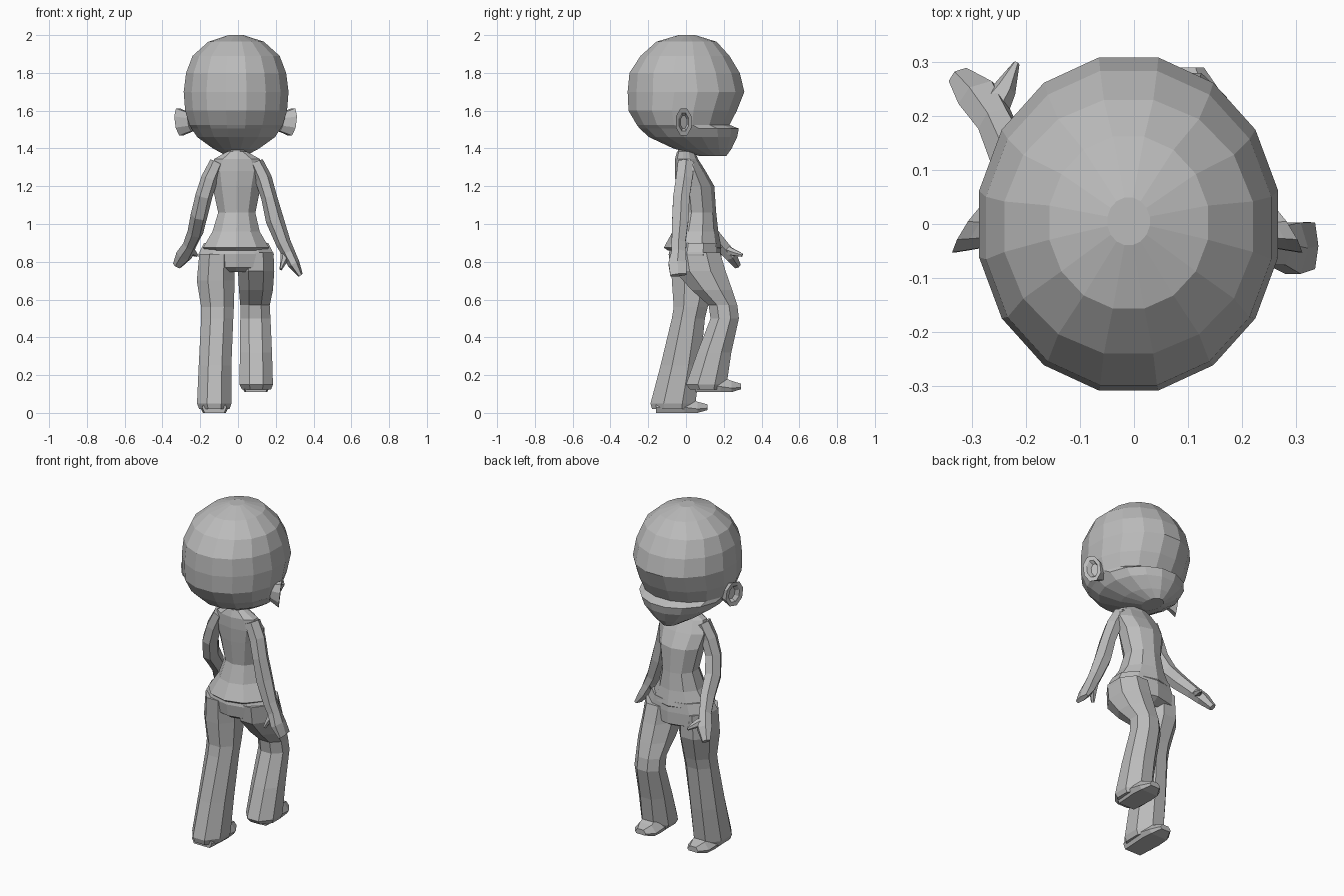
import bpy, bmesh, math
from mathutils import Vector

grey = bpy.data.materials.new("plain grey")
grey.diffuse_color = (0.5, 0.5, 0.5, 1)


def loft(name, rings):
    """Skin closed rings of points, capping both ends."""
    bm = bmesh.new()
    loops = [[bm.verts.new(p) for p in ring] for ring in rings]
    n = len(loops[0])
    for a, b in zip(loops, loops[1:]):
        for i in range(n):
            j = (i + 1) % n
            bm.faces.new((a[i], a[j], b[j], b[i]))
    bm.faces.new(loops[0])
    bm.faces.new(loops[-1])
    bmesh.ops.recalc_face_normals(bm, faces=bm.faces)
    me = bpy.data.meshes.new(name)
    bm.to_mesh(me)
    bm.free()
    me.materials.append(grey)
    ob = bpy.data.objects.new(name, me)
    bpy.context.collection.objects.link(ob)
    return ob


def stack(name, rows, n=8, boxy=True, turn=0):
    """Horizontal sections: z, x0, x1, y0, y1."""
    k = 1 / math.cos(math.pi / n) if boxy else 1
    off = math.pi / n if boxy else turn
    rings = []
    for z, x0, x1, y0, y1 in rows:
        rings.append([Vector(((x0 + x1) / 2 + k * (x1 - x0) / 2 * math.cos(off + 2 * math.pi * i / n),
                              (y0 + y1) / 2 + k * (y1 - y0) / 2 * math.sin(off + 2 * math.pi * i / n),
                              z)) for i in range(n)])
    return loft(name, rings)


def tube(name, path, n=6):
    """Tube along a path: x, y, z, radius across x, radius across depth."""
    pts = [Vector(p[:3]) for p in path]
    rings = []
    for i, p in enumerate(path):
        d = (pts[min(i + 1, len(pts) - 1)] - pts[max(i - 1, 0)]).normalized()
        side = Vector((1, 0, 0))
        side = (side - d * side.dot(d)).normalized()
        deep = d.cross(side)
        rings.append([pts[i] + side * p[3] * math.cos(2 * math.pi * j / n)
                      + deep * p[4] * math.sin(2 * math.pi * j / n) for j in range(n)])
    return loft(name, rings)


def foot(name, x, z, heel, toe, height):
    """Wedge shoe sloping down to a rounded toe."""
    rings = []
    for t, w, h in ((0, .065, height), (.55, .075, height), (.8, .068, height * .7), (1, .035, height * .35)):
        y = heel + (toe - heel) * t
        base = z + (.015 if t == 1 else 0)
        rings.append([Vector((x + a * w, y, base + b * h)) for a, b in
                      ((-.8, 0), (.8, 0), (1, .35), (.55, 1), (-.55, 1), (-1, .35))])
    return loft(name, rings)


# Head: big faceted ball, face on +y, with a protruding lower jaw
head = stack("head", [
    (2.00, -.05, .03, -.04, .05), (1.965, -.16, .14, -.16, .165),
    (1.89, -.245, .225, -.245, .235), (1.80, -.28, .26, -.305, .29),
    (1.70, -.293, .273, -.315, .315), (1.60, -.285, .265, -.31, .275),
    (1.525, -.262, .242, -.265, .235), (1.505, -.25, .23, -.25, .285),
    (1.46, -.22, .20, -.20, .275), (1.40, -.135, .115, -.07, .245),
    (1.36, -.06, .04, .07, .215)], n=16, boxy=False, turn=math.pi / 16)

# Ears: dished shells leaning outward to the back, mirrored
for side in (-1, 1):
    rings = []
    for x, hy, hz in ((.235, .03, .05), (.275, .038, .065), (.297, .042, .075), (.295, .026, .05), (.275, .018, .035)):
        ring = []
        for i in range(8):
            a = 2 * math.pi * (i + .5) / 8
            y = hy * 1.05 * math.cos(a)
            z = hz * 1.05 * math.sin(a)
            ring.append(Vector((-.0125 + side * (x - y * .6 + z * .12), y - .012, 1.54 + z)))
        rings.append(ring)
    loft("ear_left" if side < 0 else "ear_right", rings)

# Neck
stack("neck", [(1.30, -.06, .045, -.045, .055), (1.37, -.052, .038, -.042, .045),
               (1.43, -.052, .038, -.042, .045)])

# Shirt: narrow waist with a flared hem
stack("shirt", [
    (1.385, -.055, .042, -.045, .045), (1.345, -.125, .115, -.055, .06),
    (1.28, -.15, .14, -.055, .10), (1.20, -.135, .12, -.05, .145),
    (1.06, -.105, .092, -.035, .155), (.96, -.135, .115, -.065, .165),
    (.875, -.185, .165, -.11, .18), (.86, -.17, .15, -.09, .17)], n=10)

# Hips
stack("hips", [(.90, -.18, .16, -.07, .175), (.84, -.21, .19, -.085, .18),
               (.77, -.20, .18, -.075, .18), (.745, -.12, .10, -.04, .14)], n=10)

# Standing leg
stack("standing_leg", [
    (.84, -.205, -.02, -.08, .16), (.70, -.218, -.018, -.075, .16),
    (.56, -.195, -.022, -.065, .115), (.50, -.195, -.025, -.075, .10),
    (.25, -.208, -.035, -.135, .075), (.05, -.217, -.035, -.188, .05),
    (.02, -.205, -.045, -.18, .045)])
foot("standing_foot", -.125, 0, -.16, .115, .085)

# Raised leg: thigh forward, shin hanging back
stack("raised_leg", [
    (.85, .0, .188, -.07, .18), (.75, .0, .192, -.06, .21),
    (.65, .005, .185, .03, .245), (.57, .012, .168, .12, .272),
    (.50, .012, .172, .13, .28), (.32, .01, .18, .06, .24),
    (.15, .008, .185, .0, .215), (.125, .02, .175, .02, .20)])
foot("raised_foot", .095, .11, .05, .29, .085)

# Arms: one hanging, one reaching forward
tube("hanging_arm", [
    (.095, .0, 1.325, .04, .05), (.135, -.01, 1.24, .045, .05), (.165, -.025, 1.14, .042, .05),
    (.195, -.03, 1.02, .048, .05), (.24, -.04, .90, .04, .042), (.265, -.04, .85, .036, .042),
    (.295, -.045, .79, .032, .055), (.33, -.04, .73, .014, .05)])
tube("hanging_thumb", [(.255, -.03, .86, .03, .03), (.245, -.05, .81, .02, .022), (.226, -.075, .76, .007, .012)])
tube("reaching_arm", [
    (-.11, .0, 1.325, .04, .05), (-.15, -.005, 1.24, .045, .05), (-.18, .0, 1.15, .045, .052),
    (-.205, .04, 1.05, .045, .055), (-.225, .12, .96, .042, .048), (-.255, .185, .89, .036, .04),
    (-.285, .235, .835, .045, .036), (-.322, .272, .78, .025, .02)])
tube("reaching_thumb", [(-.265, .21, .865, .032, .028), (-.24, .25, .85, .022, .02), (-.218, .298, .835, .006, .01)])
